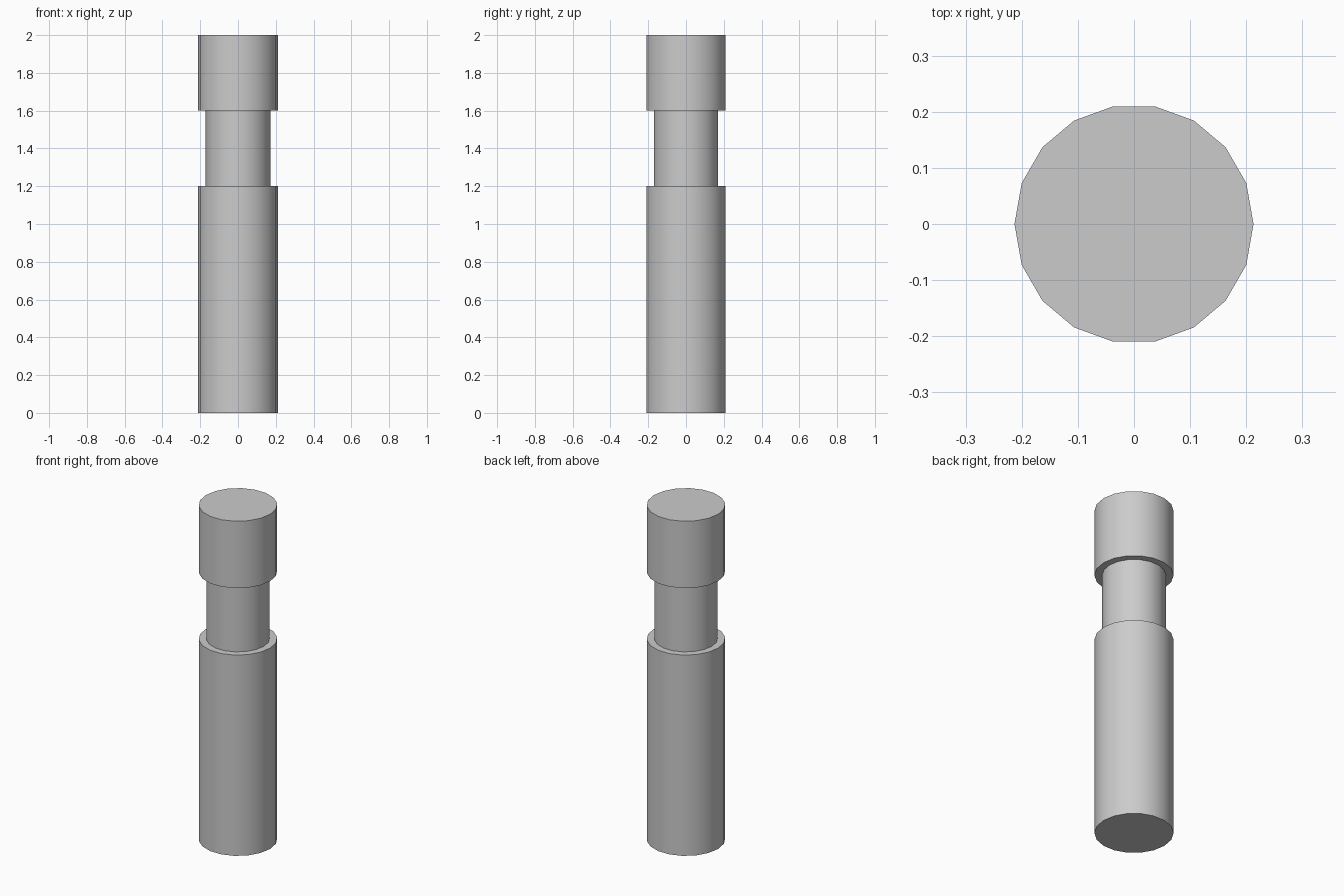
import bpy, bmesh
from math import cos, sin, pi, radians

if "Cube" in bpy.data.objects:
    bpy.data.objects.remove(bpy.data.objects["Cube"])

SIDES = 18
# Half-profile (radius, height): lower shaft, narrow neck, head
PROFILE = [(0.213, 0), (0.213, 1.2), (0.172, 1.2), (0.172, 1.6), (0.213, 1.6), (0.213, 2.0)]

# Turned peg: one ring per profile point, bridged and capped
bm = bmesh.new()
rings = [[bm.verts.new((r * cos(2 * pi * i / SIDES), r * sin(2 * pi * i / SIDES), z))
          for i in range(SIDES)] for r, z in PROFILE]
for low, high in zip(rings, rings[1:]):
    for i in range(SIDES):
        j = (i + 1) % SIDES
        bm.faces.new((low[i], low[j], high[j], high[i]))
bm.faces.new(rings[0][::-1])
bm.faces.new(rings[-1])
bmesh.ops.recalc_face_normals(bm, faces=bm.faces)

mesh = bpy.data.meshes.new("grooved_peg")
bm.to_mesh(mesh)
bm.free()
peg = bpy.data.objects.new("grooved_peg", mesh)
bpy.context.collection.objects.link(peg)

# Smooth sides, crisp shoulders and caps
bpy.context.view_layer.objects.active = peg
peg.select_set(True)
bpy.ops.object.shade_smooth_by_angle(angle=radians(30))
